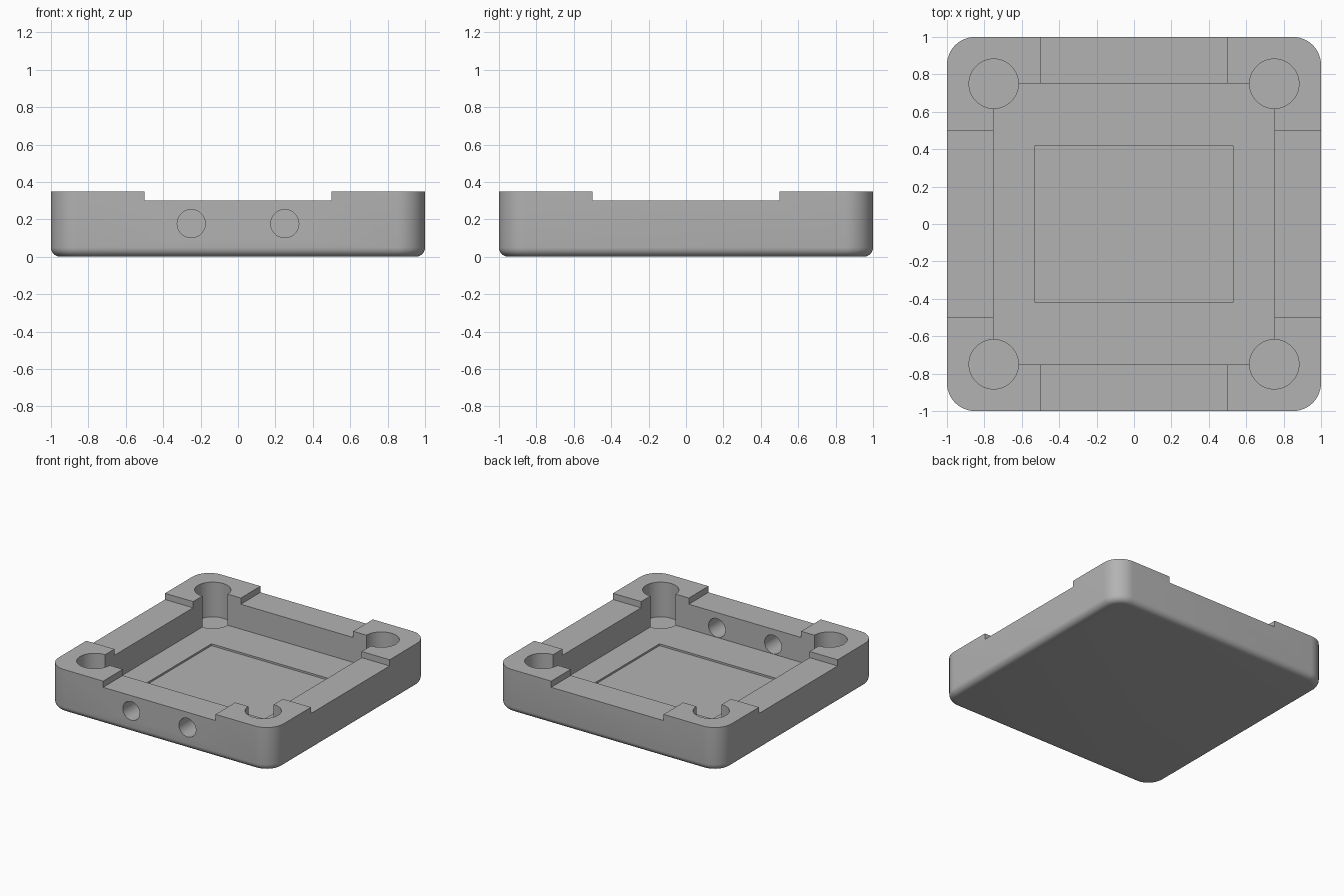
import bpy
import bmesh
import math
from mathutils import Matrix, Vector

cube = bpy.data.objects.get("Cube")
if cube:
    bpy.data.objects.remove(cube, do_unlink=True)

GREY = (0.45, 0.45, 0.45, 1)
grey = bpy.data.materials.new("plain grey")
grey.use_nodes = True
grey.diffuse_color = GREY
grey.node_tree.nodes["Principled BSDF"].inputs["Base Color"].default_value = GREY


def make_object(name, bm):
    mesh = bpy.data.meshes.new(name)
    bm.to_mesh(mesh)
    bm.free()
    obj = bpy.data.objects.new(name, mesh)
    bpy.context.collection.objects.link(obj)
    mesh.materials.append(grey)
    return obj


def box_bmesh(half_x, half_y, low, high):
    bm = bmesh.new()
    bmesh.ops.create_cube(bm, size=2)
    bmesh.ops.scale(bm, vec=(half_x, half_y, (high - low) / 2), verts=bm.verts)
    bmesh.ops.translate(bm, vec=(0, 0, (high + low) / 2), verts=bm.verts)
    return bm


def cylinder_bmesh(radius, depth, centre, tilt=0):
    bm = bmesh.new()
    place = Matrix.Translation(Vector(centre)) @ Matrix.Rotation(tilt, 4, "X")
    bmesh.ops.create_cone(bm, cap_ends=True, segments=64, radius1=radius,
                          radius2=radius, depth=depth, matrix=place)
    return bm


def cut(target, name, bm):
    cutter = make_object(name, bm)
    cutter.hide_render = True
    mod = target.modifiers.new(name, "BOOLEAN")
    mod.operation = "DIFFERENCE"
    mod.solver = "EXACT"
    mod.object = cutter
    bpy.context.view_layer.objects.active = target
    bpy.ops.object.modifier_apply(modifier=name)
    bpy.data.objects.remove(cutter, do_unlink=True)


# Tray body: rounded upright corners, then a rounded bottom rim
HEIGHT, FLOOR, LIP = 0.35, 0.10, 0.30
bm = box_bmesh(1, 1, 0, HEIGHT)
upright = [e for e in bm.edges if abs(e.verts[0].co.z - e.verts[1].co.z) > 0.1]
bmesh.ops.bevel(bm, geom=upright, offset=0.15, segments=12, profile=0.5,
                affect="EDGES")
bottom = [e for e in bm.edges if all(v.co.z < 0.001 for v in e.verts)]
bmesh.ops.bevel(bm, geom=bottom, offset=0.05, segments=6, profile=0.5,
                affect="EDGES")
tray = make_object("tray_body", bm)

# Main cavity and the shallow rectangular recess in its floor
cut(tray, "cavity", box_bmesh(0.75, 0.75, FLOOR, 0.6))
cut(tray, "floor_recess", box_bmesh(0.53, 0.42, FLOOR - 0.015, 0.2))

# Lowered middle of each wall
cut(tray, "side_notches", box_bmesh(1.2, 0.5, LIP, 0.6))
cut(tray, "end_notches", box_bmesh(0.5, 1.2, LIP, 0.6))

# Round corner pockets, slightly deeper than the floor
for x in (-0.75, 0.75):
    for y in (-0.75, 0.75):
        cut(tray, "corner_pocket", cylinder_bmesh(0.132, 0.6, (x, y, 0.37)))

# Two round holes through the front wall
for x in (-0.25, 0.25):
    cut(tray, "front_hole",
        cylinder_bmesh(0.075, 0.5, (x, -0.9, 0.177), math.pi / 2))

bpy.ops.object.select_all(action="DESELECT")
tray.select_set(True)
bpy.context.view_layer.objects.active = tray
bpy.ops.object.shade_smooth_by_angle(angle=math.radians(30))
